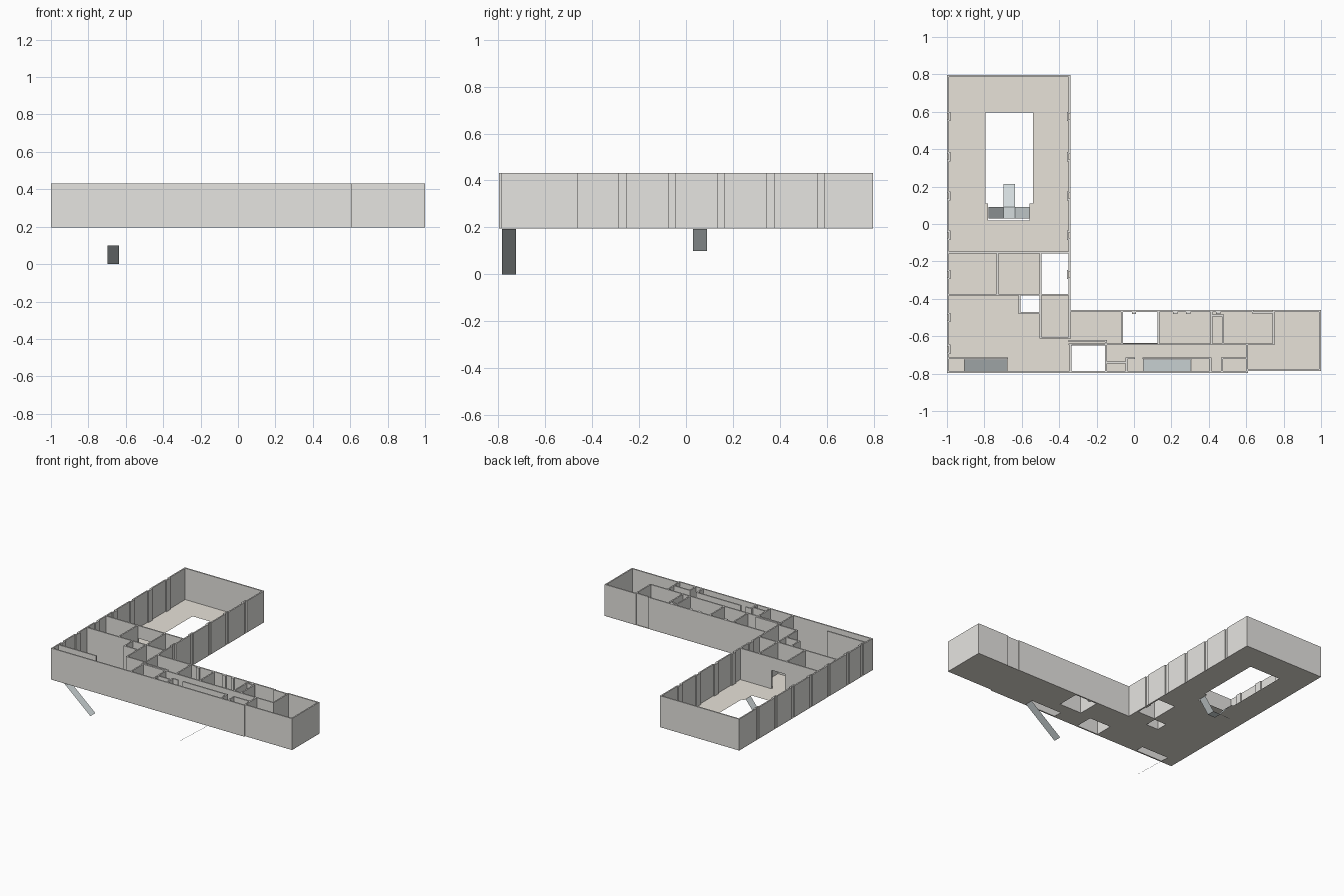
import bpy, bmesh
from mathutils import Matrix, Vector

if "Cube" in bpy.data.objects:
    bpy.data.objects.remove(bpy.data.objects["Cube"])

FLOOR, BASE, TOP, T = 0.194, 0.195, 0.431, 0.01


def material(name, color):
    m = bpy.data.materials.new(name)
    m.diffuse_color = (*color, 1)
    m.use_nodes = True
    m.node_tree.nodes["Principled BSDF"].inputs["Base Color"].default_value = m.diffuse_color
    return m


def finish(name, bm, mat=None):
    mesh = bpy.data.meshes.new(name)
    bm.to_mesh(mesh)
    bm.free()
    ob = bpy.data.objects.new(name, mesh)
    bpy.context.collection.objects.link(ob)
    if mat:
        mesh.materials.append(mat)
    return ob


def box(bm, x0, x1, y0, y1, z0=BASE, z1=TOP):
    mid = Vector(((x0 + x1) / 2, (y0 + y1) / 2, (z0 + z1) / 2))
    size = Matrix.Diagonal((x1 - x0, y1 - y0, z1 - z0, 1))
    bmesh.ops.create_cube(bm, size=1, matrix=Matrix.Translation(mid) @ size)


def wall_x(bm, y, x0, x1, z0=BASE, z1=TOP):
    box(bm, x0 - T / 2, x1 + T / 2, y - T / 2, y + T / 2, z0, z1)


def wall_y(bm, x, y0, y1, z0=BASE, z1=TOP):
    box(bm, x - T / 2, x + T / 2, y0 - T / 2, y1 + T / 2, z0, z1)


beige = material("floor_beige", (0.80, 0.76, 0.69))
stone = material("wall_grey", (0.79, 0.78, 0.75))
steel = material("ramp_grey", (0.66, 0.72, 0.73))

# Floor slab: a grid of cells with the openings left out
areas = [(-1, -0.34, -0.795, 0.795), (-0.34, 0.61, -0.795, -0.46), (0.61, 1, -0.785, -0.46)]
holes = [(-0.795, -0.54, 0.11, 0.595), (-0.78, -0.56, 0.018, 0.11),
         (-0.495, -0.35, -0.375, -0.155), (-0.61, -0.505, -0.475, -0.38),
         (-0.065, 0.13, -0.635, -0.465), (-0.335, -0.15, -0.785, -0.65),
         (-0.905, -0.68, -0.785, -0.72), (0.05, 0.305, -0.785, -0.72)]
xs = sorted({v for r in areas + holes for v in r[:2]})
ys = sorted({v for r in areas + holes for v in r[2:]})


def inside(rects, x, y):
    return any(a < x < b and c < y < d for a, b, c, d in rects)


bm = bmesh.new()
for x0, x1 in zip(xs, xs[1:]):
    for y0, y1 in zip(ys, ys[1:]):
        cx, cy = (x0 + x1) / 2, (y0 + y1) / 2
        if inside(areas, cx, cy) and not inside(holes, cx, cy):
            bm.faces.new([bm.verts.new((x, y, FLOOR)) for x, y in
                          ((x0, y0), (x1, y0), (x1, y1), (x0, y1))])
bmesh.ops.remove_doubles(bm, verts=bm.verts, dist=1e-5)
bmesh.ops.dissolve_limit(bm, angle_limit=0.01, verts=bm.verts, edges=bm.edges)
finish("floor_slab", bm, beige)

# Outer walls
bm = bmesh.new()
wall_x(bm, 0.791, -0.995, -0.345)
wall_x(bm, -0.791, -0.995, 0.605)
wall_x(bm, -0.781, 0.605, 0.995)
wall_y(bm, 0.995, -0.781, -0.465)
wall_x(bm, -0.465, -0.345, 0.635)
wall_x(bm, -0.473, 0.635, 0.745)
wall_x(bm, -0.465, 0.745, 0.995)
# Long side walls of the west wing, stepping inward at each pier
for x, inward, low, piers in ((-0.995, 1, -0.791, (-0.67, -0.5, -0.27, -0.06, 0.15, 0.36, 0.575)),
                              (-0.345, -1, -0.61, (-0.27, -0.06, 0.15, 0.36, 0.575))):
    start = low
    for p in piers:
        wall_y(bm, x, start, p - 0.02)
        wall_y(bm, x + inward * 0.009, p - 0.02, p + 0.02)
        start = p + 0.02
    wall_y(bm, x, start, 0.791)
finish("outer_walls", bm, stone)

# Room partitions
bm = bmesh.new()
along_x = [(-0.378, -0.995, -0.345), (-0.475, -0.612, -0.5), (-0.608, -0.5, -0.345),
           (-0.625, -0.345, -0.15), (-0.643, -0.345, 0.745), (-0.49, 0.415, 0.475),
           (-0.74, -0.15, -0.04), (-0.718, -0.04, 0.0), (-0.718, 0.05, 0.41),
           (-0.718, 0.47, 0.605), (-0.718, -0.995, -0.68)]
along_y = [(-0.73, -0.378, -0.152), (-0.5, -0.608, -0.152), (-0.612, -0.475, -0.378),
           (-0.34, -0.791, -0.643), (-0.15, -0.791, -0.625), (-0.065, -0.643, -0.465),
           (0.13, -0.643, -0.465), (0.415, -0.643, -0.465), (0.475, -0.643, -0.49),
           (0.745, -0.643, -0.465), (0.605, -0.791, -0.643), (-0.04, -0.791, -0.718),
           (0.41, -0.791, -0.718), (0.47, -0.791, -0.718)]
for w in along_x:
    wall_x(bm, *w)
for w in along_y:
    wall_y(bm, *w)
# Hall wall with doorway and lintel
wall_x(bm, -0.152, -0.995, -0.725)
wall_x(bm, -0.152, -0.605, -0.345)
wall_x(bm, -0.152, -0.72, -0.61, 0.335, TOP)
# Small piers on the north side of the east wing
for x in (0.0, 0.22, 0.29, 0.45):
    box(bm, x - 0.012, x + 0.012, -0.482, -0.468)
finish("partition_walls", bm, stone)


# Ramps: thin sheets, given as two ends (x, z) or (y, z)
def sheet(name, corners):
    bm = bmesh.new()
    bm.faces.new([bm.verts.new(c) for c in corners])
    finish(name, bm, steel)


def ramp_x(name, x0, z0, x1, z1, y0, y1):
    sheet(name, [(x0, y0, z0), (x1, y0, z1), (x1, y1, z1), (x0, y1, z0)])


ramp_x("west_ramp", -0.905, FLOOR, -0.68, 0, -0.785, -0.725)
ramp_x("east_ramp", 0.05, 0, 0.305, FLOOR, -0.785, -0.725)
ramp_x("court_ramp_left", -0.777, FLOOR, -0.697, 0.1, 0.03, 0.09)
ramp_x("court_landing", -0.697, 0.1, -0.635, 0.1, 0.03, 0.09)
ramp_x("court_ramp_right", -0.635, 0.1, -0.56, FLOOR, 0.03, 0.09)
sheet("court_ramp_centre", [(-0.697, 0.09, 0.1), (-0.635, 0.09, 0.1),
                            (-0.635, 0.215, 0), (-0.697, 0.215, 0)])
